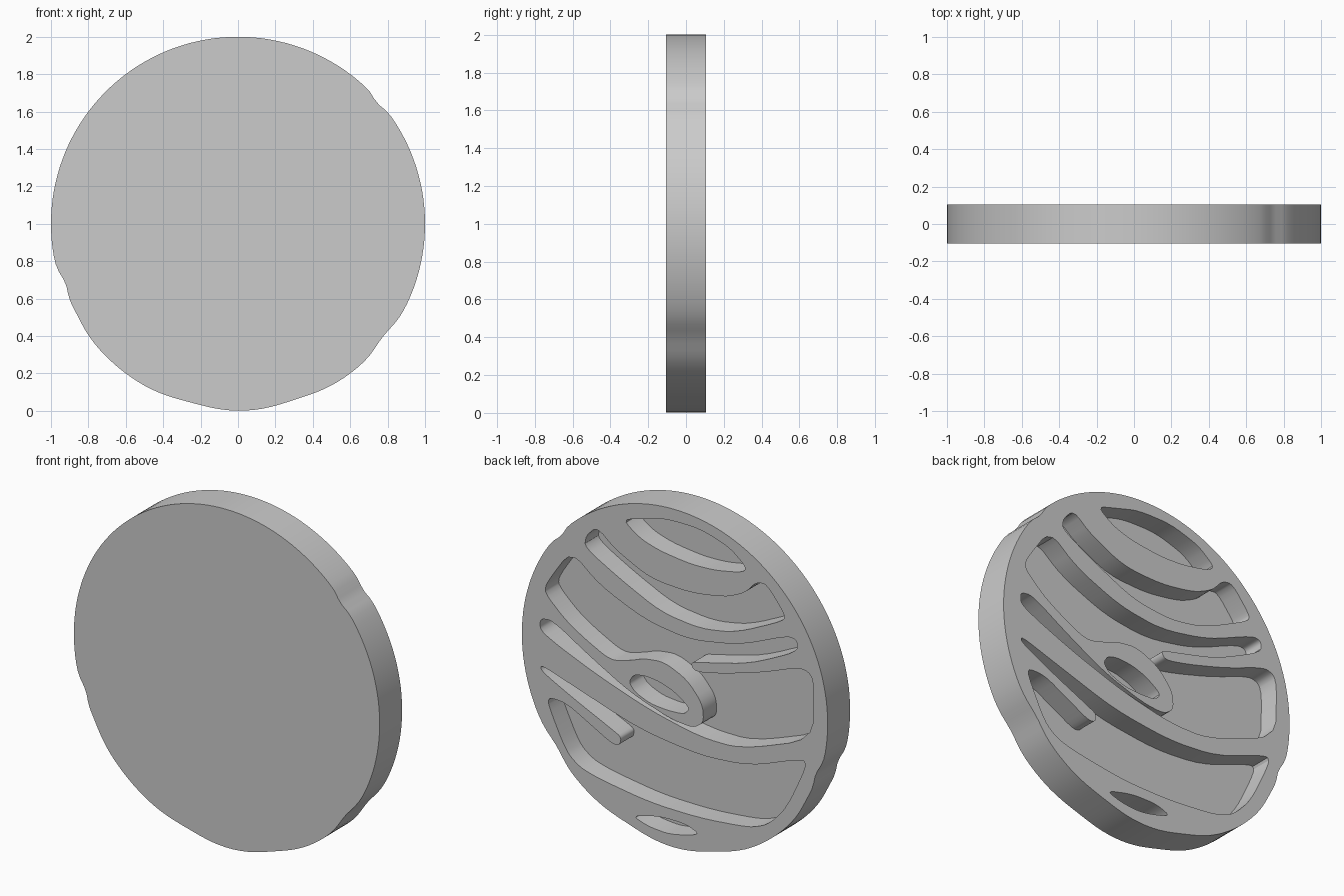
import bpy
import bmesh
import math

DEPTH = 0.105          # half the thickness of the disc
FLOOR = -0.02          # y of the pocket floors

cube = bpy.data.objects.get("Cube")
if cube:
    bpy.data.objects.remove(cube, do_unlink=True)

grey = bpy.data.materials.new("plain_grey")
grey.use_nodes = True
grey.diffuse_color = (0.6, 0.6, 0.6, 1)
grey.node_tree.nodes["Principled BSDF"].inputs["Base Color"].default_value = (0.6, 0.6, 0.6, 1)


def round_corners(points, ratio=0.2, passes=2):
    """Cut the corners of a closed outline to soften it."""
    for _ in range(passes):
        softened = []
        for i, (ax, az) in enumerate(points):
            bx, bz = points[(i + 1) % len(points)]
            for t in (ratio, 1 - ratio):
                softened.append((ax + (bx - ax) * t, az + (bz - az) * t))
        points = softened
    return points


def prism(name, outline, y_front, y_back):
    """Extrude an outline in the upright plane from y_front to y_back."""
    bm = bmesh.new()
    face = bm.faces.new([bm.verts.new((x, y_front, z + 1)) for x, z in outline])
    moved = bmesh.ops.extrude_face_region(bm, geom=[face])["geom"]
    verts = [v for v in moved if isinstance(v, bmesh.types.BMVert)]
    bmesh.ops.translate(bm, verts=verts, vec=(0, y_back - y_front, 0))
    bmesh.ops.recalc_face_normals(bm, faces=bm.faces)
    mesh = bpy.data.meshes.new(name)
    bm.to_mesh(mesh)
    bm.free()
    mesh.materials.append(grey)
    obj = bpy.data.objects.new(name, mesh)
    bpy.context.collection.objects.link(obj)
    return obj


# Disc rim: a unit circle with shallow dents (angle, depth, width in degrees)
DENTS = [(41, 0.015, 3), (322, 0.018, 6), (199, 0.022, 4),
         (208, 0.012, 7), (255, 0.012, 9), (288, 0.012, 9)]


def rim_point(angle):
    r = 1 - sum(d * math.exp(-((angle - a) / w) ** 2) for a, d, w in DENTS)
    return r * math.cos(math.radians(angle)), r * math.sin(math.radians(angle))


disc = prism("banded_disc", [rim_point(a * 2.5) for a in range(144)], -DEPTH, DEPTH)

# Pockets in the back, as (x, height from the centre)
top_lens = [(.34, .85), (.22, .885), (.06, .93), (-.165, .93), (-.36, .87),
            (-.47, .78), (-.44, .745), (-.26, .71), (-.1, .705), (.1, .73), (.23, .77)]

upper_band = [(.51, .76), (.39, .66), (.16, .55), (-.1, .535), (-.33, .57),
              (-.46, .63), (-.53, .71), (-.6, .72), (-.72, .57), (-.71, .53),
              (-.4, .38), (-.17, .34), (.09, .37), (.35, .49), (.59, .62), (.58, .69)]

# Middle pocket, running round a free ridge and a looped ridge
middle_upper = [(.68, .575), (.49, .42), (.19, .295), (-.1, .255), (-.43, .315),
                (-.74, .45), (-.8, .44), (-.8, .37), (-.49, .22), (-.21, .15)]
free_ridge_end = [(-.1, .125), (-.13, .075), (-.3, .11), (-.56, .185)]
middle_right = [(-.82, .285), (-.89, .265), (-.91, .19), (-.9, -.125)]
middle_lower = [(-.43, -.3), (-.165, -.3), (.16, -.23), (.49, -.12), (.75, -.015),
                (.88, .05), (.88, .12), (.8, .13), (.55, -.02), (.29, -.16)]
loop_outside = [(.03, -.245), (-.12, -.26), (-.19, -.21), (-.18, -.1), (-.08, .015),
                (.07, .08), (.2, .065), (.29, .03), (.42, -.005)]
middle_left = [(.6, .085), (.72, .16), (.85, .28), (.84, .34)]
middle_band = (middle_upper + free_ridge_end + middle_right
               + middle_lower + loop_outside + middle_left)

loop_hole = [(.3, -.1), (.27, -.05), (.2, -.035), (.1, -.045), (0, -.08),
             (-.1, -.15), (-.06, -.195), (.05, -.2), (.16, -.19), (.26, -.15)]

# Lower pocket, with a short free ridge entering from the left side
lower_upper = [(.88, -.15), (.65, -.225), (.23, -.36), (-.165, -.41),
               (-.49, -.385), (-.84, -.25), (-.86, -.29)]
lower_floor = [(-.73, -.57), (-.61, -.7), (-.49, -.75), (-.165, -.78), (.16, -.775),
               (.49, -.725), (.62, -.69), (.71, -.62), (.83, -.37), (.82, -.33)]
short_ridge = [(.71, -.335), (.55, -.42), (.41, -.495), (.36, -.49),
               (.35, -.44), (.41, -.41), (.65, -.3), (.87, -.19)]
lower_band = lower_upper + lower_floor + short_ridge

bottom_lens = [(.28, -.885), (.1, -.84), (-.07, -.84), (-.17, -.88),
               (.03, -.93), (.17, -.92)]

pockets = {"top_lens": top_lens, "upper_band": upper_band, "middle_band": middle_band,
           "loop_hole": loop_hole, "lower_band": lower_band, "bottom_lens": bottom_lens}

bpy.ops.object.select_all(action="DESELECT")
disc.select_set(True)
bpy.context.view_layer.objects.active = disc

# Cut each pocket, then discard its cutter
for name, points in pockets.items():
    cutter = prism(name + "_cutter", round_corners(points), FLOOR, DEPTH + 0.1)
    cutter.hide_render = True
    cut = disc.modifiers.new(name, "BOOLEAN")
    cut.operation = "DIFFERENCE"
    cut.solver = "EXACT"
    cut.object = cutter
    bpy.ops.object.modifier_apply(modifier=cut.name)
    bpy.data.objects.remove(cutter, do_unlink=True)

bpy.ops.object.shade_smooth_by_angle(angle=math.radians(30))
